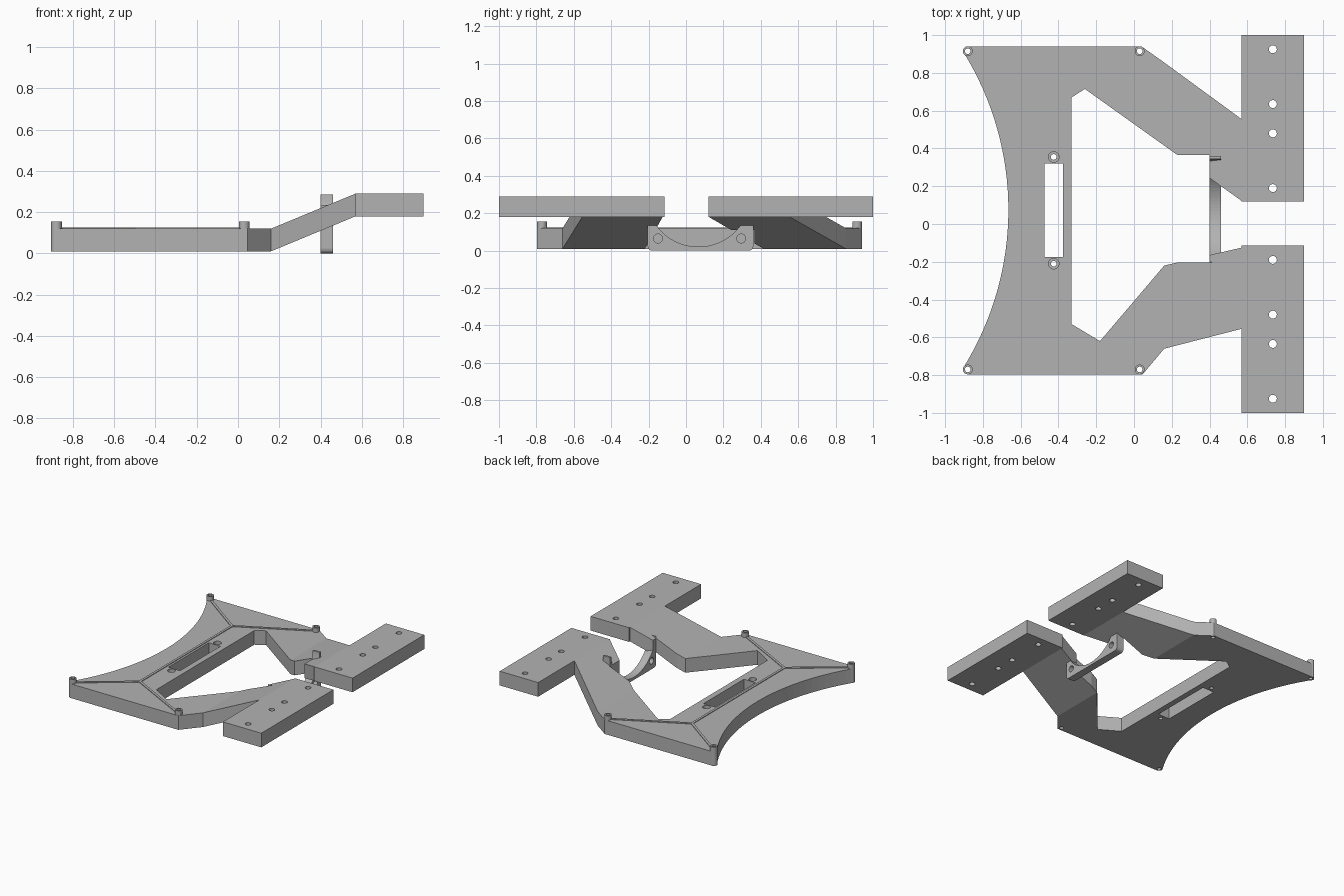
import bpy
import bmesh
import math
from mathutils import Matrix

if "Cube" in bpy.data.objects:
    bpy.data.objects.remove(bpy.data.objects["Cube"], do_unlink=True)

GREY = (0.45, 0.45, 0.45, 1)
grey = bpy.data.materials.new("plain_grey")
grey.diffuse_color = GREY
grey.use_nodes = True
grey.node_tree.nodes["Principled BSDF"].inputs["Base Color"].default_value = GREY

BOTTOM, THICK, RISE = 0.01, 0.11, 0.17
TOP = BOTTOM + THICK
RAMP_START, RAMP_END = 0.16, 0.57


def finish(name, bm):
    bmesh.ops.recalc_face_normals(bm, faces=bm.faces)
    mesh = bpy.data.meshes.new(name)
    bm.to_mesh(mesh)
    bm.free()
    mesh.materials.append(grey)
    ob = bpy.data.objects.new(name, mesh)
    bpy.context.collection.objects.link(ob)
    return ob


def prism(name, lower, offset):
    """Extrude a closed outline of 3D points along an offset."""
    bm = bmesh.new()
    face = bm.faces.new([bm.verts.new(p) for p in lower])
    moved = bmesh.ops.extrude_face_region(bm, geom=[face])["geom"]
    bmesh.ops.translate(bm, vec=offset,
                        verts=[v for v in moved if isinstance(v, bmesh.types.BMVert)])
    return finish(name, bm)


def slab(name, plan, height=lambda x: BOTTOM, thick=THICK):
    return prism(name, [(x, y, height(x)) for x, y in plan], (0, 0, thick))


def rect(x0, x1, y0, y1):
    return [(x0, y0), (x1, y0), (x1, y1), (x0, y1)]


def rods(name, centres, radius, length, along_x=False, sides=32):
    """Several equal cylinders in one mesh."""
    bm = bmesh.new()
    turn = Matrix.Rotation(math.pi / 2, 4, "Y") if along_x else Matrix()
    for c in centres:
        bmesh.ops.create_cone(bm, cap_ends=True, segments=sides, radius1=radius,
                              radius2=radius, depth=length,
                              matrix=Matrix.Translation(c) @ turn)
    return finish(name, bm)


def cut(ob, *cutters):
    for c in cutters:
        mod = ob.modifiers.new("cut", "BOOLEAN")
        mod.operation, mod.solver, mod.object = "DIFFERENCE", "EXACT", c
    deps = bpy.context.evaluated_depsgraph_get()
    result = bpy.data.meshes.new_from_object(ob.evaluated_get(deps))
    ob.modifiers.clear()
    ob.data = result


def drop(*obs):
    for ob in obs:
        bpy.data.objects.remove(ob, do_unlink=True)


# Base frame with a concave outer edge
R, MID = 1.583, 0.075
arc = []
for i in range(33):
    a = -0.552 + 1.104 * i / 32
    arc.append((-0.665 - R + R * math.cos(a), MID + R * math.sin(a)))
base = slab("base_frame", arc + [
    (-0.88, 0.94), (0.04, 0.94), (RAMP_START, 0.855), (RAMP_START, 0.415),
    (-0.26, 0.715), (-0.33, 0.67), (-0.33, -0.53), (-0.18, -0.62),
    (RAMP_START, -0.22), (RAMP_START, -0.66), (0.045, -0.797), (-0.88, -0.797)])
corners = [(x, y) for x in (-0.88, 0.03) for y in (0.915, -0.77)]
screws = [(-0.425, 0.355), (-0.425, -0.21)]
slot = slab("slot_cutter", rect(-0.475, -0.375, -0.175, 0.32), lambda x: -0.1, 0.5)
bores = rods("bore_cutter", [(x, y, 0.1) for x, y in corners + screws], 0.015, 0.6)
sinks = rods("sink_cutter", [(x, y, TOP) for x, y in screws], 0.028, 0.06)
cut(base, slot, bores, sinks)

# Corner posts
for i, (x, y) in enumerate(corners):
    post = rods("corner_post_%d" % (i + 1), [(x, y, 0.0825)], 0.026, 0.145)
    cut(post, bores)
drop(slot, bores, sinks)


# Thin ribs running from the posts to a central spine
def rib(name, a, b, half=0.009):
    dx, dy = b[0] - a[0], b[1] - a[1]
    n = math.hypot(dx, dy)
    px, py = -dy / n * half, dx / n * half
    slab(name, [(a[0] + px, a[1] + py), (b[0] + px, b[1] + py),
                (b[0] - px, b[1] - py), (a[0] - px, a[1] - py)],
         lambda x: TOP - 0.002, 0.007)


forks = {0.915: (-0.5, 0.64), -0.77: (-0.5, -0.49)}
for x, y in corners:
    fx, fy = forks[y]
    d = math.hypot(fx - x, fy - y)
    start = (x + (fx - x) * 0.024 / d, y + (fy - y) * 0.024 / d)
    rib("post_rib", start, forks[y])
rib("spine_rib", *forks.values())


# Rising arms, notched on their inner sides
def ramp(x):
    return BOTTOM + RISE * (x - RAMP_START) / (RAMP_END - RAMP_START)


notch = slab("notch_cutter", rect(0.1, 0.40, -0.205, 0.365), lambda x: -0.1, 0.6)
arms = {"back_arm": (0.855, 0.555, 0.122, 0.415),
        "front_arm": (-0.66, -0.555, -0.125, -0.22)}
for name, (outer0, outer1, inner1, inner0) in arms.items():
    arm = slab(name, [(RAMP_START, outer0), (RAMP_END, outer1),
                      (RAMP_END, inner1), (RAMP_START, inner0)], ramp)
    cut(arm, notch)
drop(notch)

# Raised mounting plates with four holes each
for name, y0, y1, side in (("back_plate", 0.12, 1.0, 1), ("front_plate", -1.0, -0.115, -1)):
    plate = slab(name, rect(RAMP_END, 0.90, y0, y1), lambda x: BOTTOM + RISE)
    holes = rods("hole_cutter", [(0.735, side * y, 0.2) for y in (0.19, 0.48, 0.635, 0.925)],
                 0.021, 0.5)
    cut(plate, holes)
    drop(holes)

# Cradle bracket between the arms
Y0, Y1, ROUND = -0.205, 0.36, 0.025
outline = [(Y1, 0.285), (Y0, 0.285)]
for cy, first in ((Y0 + ROUND, math.pi), (Y1 - ROUND, 1.5 * math.pi)):
    for i in range(7):
        a = first + i * math.pi / 12
        outline.append((cy + ROUND * math.cos(a), ROUND + ROUND * math.sin(a)))
bracket = prism("cradle_bracket", [(0.40, y, z) for y, z in outline], (0.06, 0, 0))
hollow = rods("hollow_cutter", [(0.43, 0.066, 0.3)], 0.279, 0.3, True, 96)
pins = rods("pin_cutter", [(0.43, y, 0.065) for y in (-0.15, 0.295)], 0.024, 0.3, True)
cut(bracket, hollow, pins)
drop(hollow, pins)
